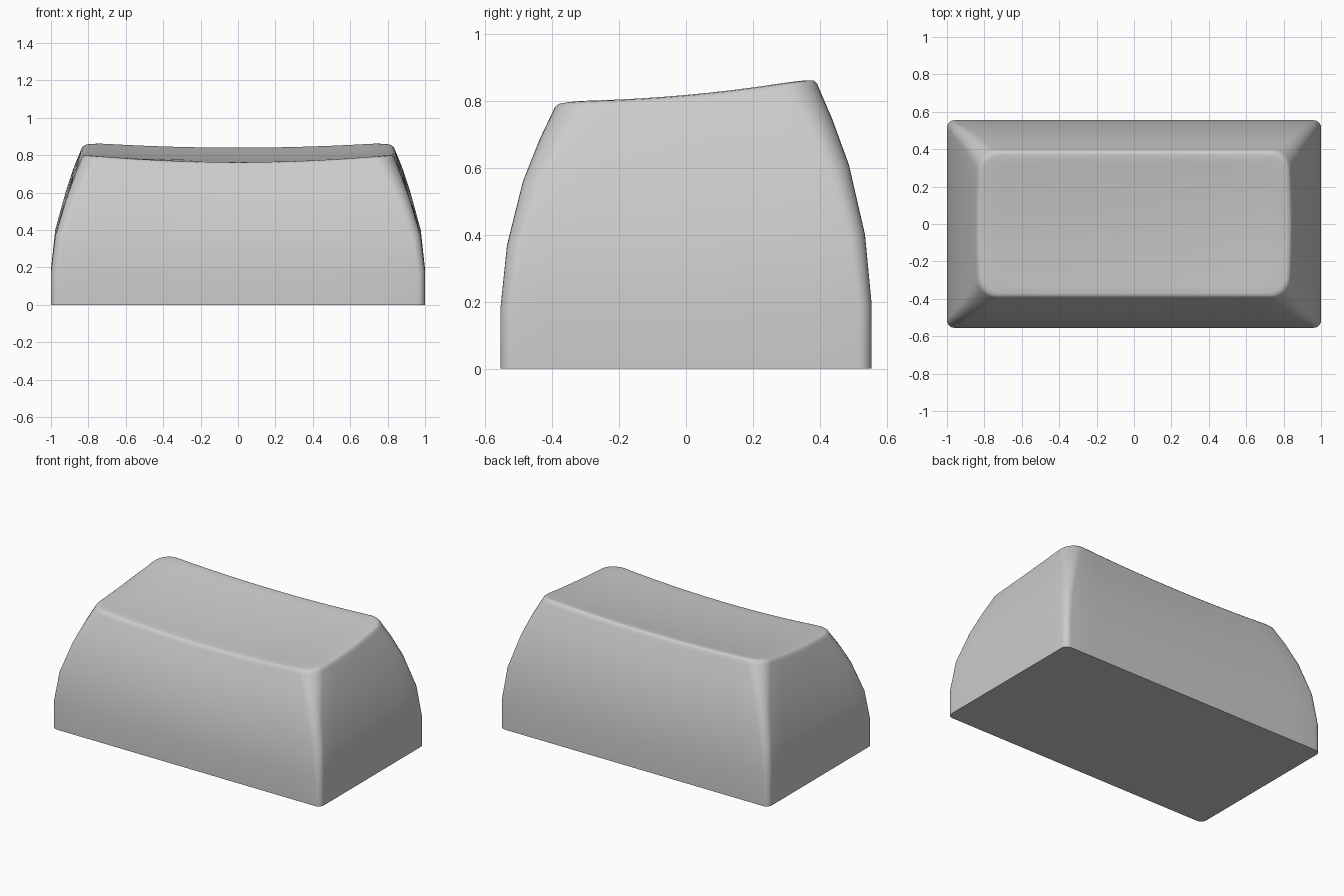
import bpy, bmesh, math

if "Cube" in bpy.data.objects:
    bpy.data.objects.remove(bpy.data.objects["Cube"])


def clamp(v, lim):
    return max(-lim, min(lim, v))


# Dished top surface: rises to the back, sags along the middle
def top_z(x, y):
    y = clamp(y, 0.38)
    edge = 0.818 + 0.09 * y + 0.12 * y * y
    sag = 0.033 - 0.015 * y
    return edge - sag * (1 - (clamp(x, 0.82) / 0.82) ** 2)


# Rounded rectangle outline, with evenly split sides and slightly bowed ends
def outline(hx, hy, r, bow=0.0, seg=7, nx=12, ny=8):
    pts = []
    corners = [(1, -1, -90), (1, 1, 0), (-1, 1, 90), (-1, -1, 180)]
    for i, (sx, sy, a0) in enumerate(corners):
        cx, cy = sx * (hx - r), sy * (hy - r)
        for k in range(seg + 1):
            a = math.radians(a0 + 90 * k / seg)
            pts.append((cx + r * math.cos(a), cy + r * math.sin(a)))
        n = ny if i % 2 == 0 else nx
        tx, ty, ta = corners[(i + 1) % 4]
        ta = math.radians(ta)
        end = (tx * (hx - r) + r * math.cos(ta), ty * (hy - r) + r * math.sin(ta))
        start = pts[-1]
        for k in range(1, n):
            t = k / n
            pts.append((start[0] + (end[0] - start[0]) * t,
                        start[1] + (end[1] - start[1]) * t))
    return [(x - math.copysign(bow, x) * (y / hy) ** 2 * min(1, abs(x) / hx), y)
            for x, y in pts]


# Wall levels: height fraction, half width, half depth, corner radius, end bow
levels = [
    (0.0, 1.0, 0.555, 0.04, 0),
    (0.22, 1.0, 0.555, 0.04, 0),
    (0.46, 0.977, 0.535, 0.05, 0),
    (0.70, 0.923, 0.487, 0.065, 0.004),
    (0.86, 0.881, 0.437, 0.085, 0.01),
    (0.965, 0.849, 0.399, 0.10, 0.015),
    (0.985, 0.842, 0.392, 0.10, 0.015),
    (0.996, 0.832, 0.383, 0.10, 0.015),
    (1.0, 0.815, 0.369, 0.095, 0.015),
]

bm = bmesh.new()
rings = []
for f, hx, hy, r, bow in levels:
    rings.append([bm.verts.new((x, y, f * top_z(x, y)))
                  for x, y in outline(hx, hy, r, bow)])

# Top surface: the rim outline shrunk towards the middle
rim = [(v.co.x, v.co.y) for v in rings[-1]]
for s in (0.88, 0.74, 0.58, 0.4, 0.2):
    rings.append([bm.verts.new((x * s, y * s, top_z(x * s, y * s))) for x, y in rim])

n = len(rim)
for a, b in zip(rings, rings[1:]):
    for i in range(n):
        j = (i + 1) % n
        bm.faces.new((a[i], a[j], b[j], b[i]))
mid = bm.verts.new((0, 0, top_z(0, 0)))
for i in range(n):
    bm.faces.new((rings[-1][i], rings[-1][(i + 1) % n], mid))

# Flat underside
bm.faces.new(rings[0][::-1])
bmesh.ops.recalc_face_normals(bm, faces=bm.faces)

mesh = bpy.data.meshes.new("keycap")
bm.to_mesh(mesh)
bm.free()
cap = bpy.data.objects.new("keycap", mesh)
bpy.context.collection.objects.link(cap)
bpy.context.view_layer.objects.active = cap
cap.select_set(True)
bpy.ops.object.shade_smooth_by_angle(angle=math.radians(45))
